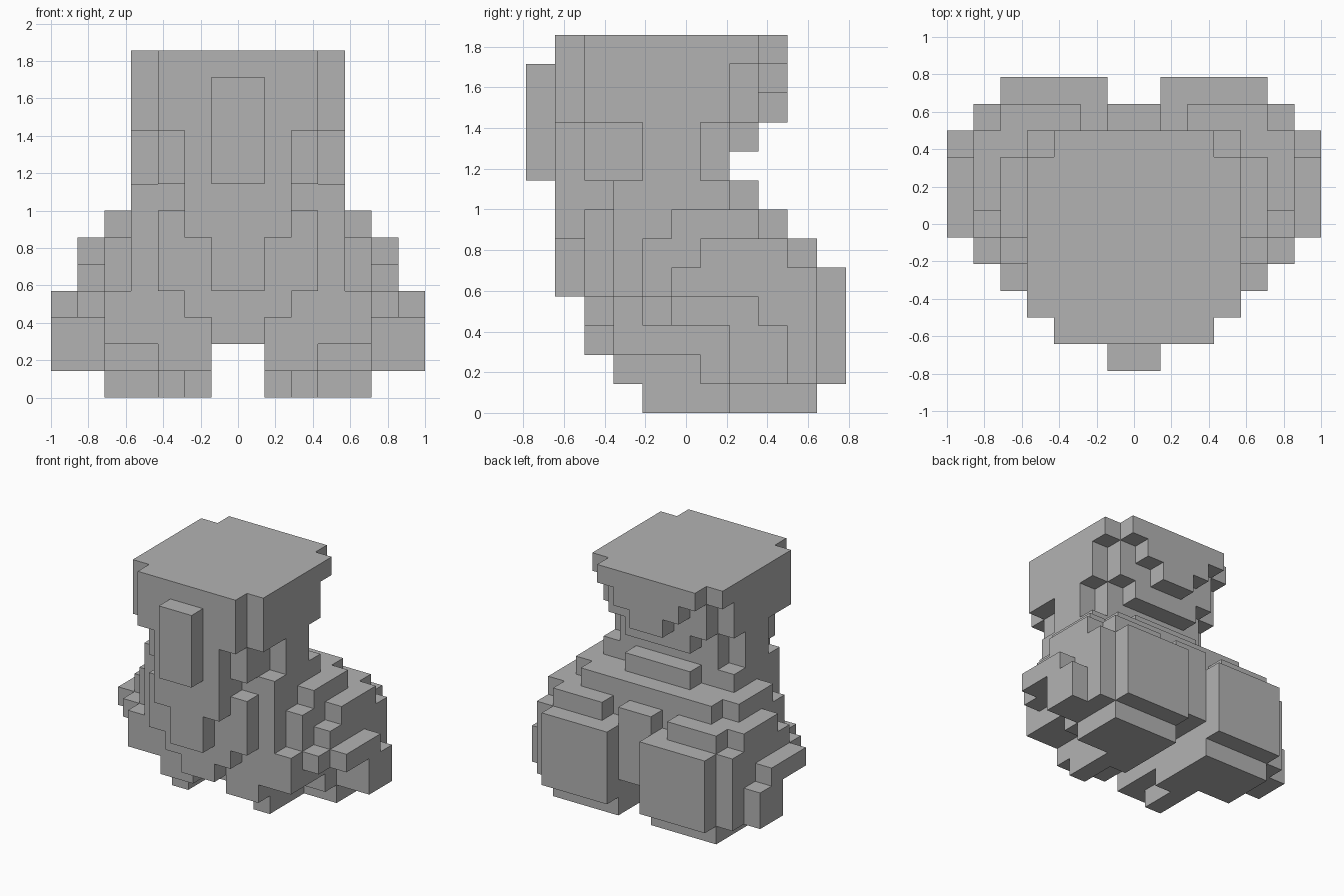
import bpy
import bmesh
from mathutils import Vector

cube = bpy.data.objects.get("Cube")
if cube:
    bpy.data.objects.remove(cube, do_unlink=True)

UNIT = 1 / 7
DEPTH = 11

stone = bpy.data.materials.new("plain grey")
stone.use_nodes = True
grey = (0.45, 0.45, 0.45, 1)
stone.diffuse_color = grey
stone.node_tree.nodes["Principled BSDF"].inputs["Base Color"].default_value = grey

parts = {}


def block(part, half, front, back, low, high, inner=0):
    """Fill a mirrored block of unit cells; half and inner are distances from the middle."""
    cells = parts.setdefault(part, set())
    for i in range(inner, half):
        for j in range(front, back):
            for k in range(low, high):
                cells.add((i, j, k))
                cells.add((-i - 1, j, k))


# Head: flat top with cut corners, stepping in at the back and the cheeks
block("head", half=3, front=1, back=9, low=12, high=13)
block("head", half=4, front=2, back=8, low=12, high=13)
block("head", half=4, front=2, back=7, low=10, high=12)
block("head", half=3, front=1, back=8, low=10, high=12)
block("head", half=2, front=8, back=9, low=11, high=12)
block("head", half=1, front=8, back=9, low=10, high=11)
block("head", half=2, front=7, back=8, low=9, high=10)
block("head", half=4, front=4, back=6, low=8, high=10)
block("head", half=3, front=2, back=7, low=8, high=10)
block("head", half=2, front=1, back=7, low=8, high=10)

# Nose
block("nose", half=1, front=0, back=1, low=8, high=12)

# Chest front, tapering downwards
block("chest_front", half=2, front=1, back=3, low=6, high=8)
block("chest_front", half=1, front=1, back=2, low=4, high=6)
block("chest_front", half=3, front=2, back=3, low=4, high=7)
block("chest_front", half=2, front=2, back=3, low=3, high=4)
block("chest_front", half=1, front=2, back=3, low=2, high=3)

# Body: shoulders widening into the hips
block("body", half=4, front=3, back=7, low=7, high=8)
block("body", half=2, front=7, back=8, low=7, high=8)
block("body", half=4, front=3, back=9, low=4, high=7)
block("body", half=5, front=5, back=8, low=6, high=7)
block("body", half=5, front=4, back=9, low=4, high=6)
block("body", half=6, front=6, back=9, low=5, high=6)
block("body", half=6, front=5, back=10, low=4, high=5)
block("body", half=5, front=9, back=10, low=5, high=6, inner=2)
block("body", half=1, front=9, back=10, low=4, high=6)
block("body", half=1, front=3, back=10, low=2, high=4)

# Legs: thighs, rear pads and side ridges
block("legs", half=5, front=3, back=10, low=2, high=4, inner=1)
block("legs", half=6, front=4, back=10, low=3, high=4, inner=1)
block("legs", half=7, front=5, back=8, low=3, high=4, inner=1)
block("legs", half=7, front=7, back=9, low=1, high=3, inner=1)
block("legs", half=6, front=7, back=10, low=1, high=3, inner=1)
block("legs", half=5, front=10, back=11, low=1, high=5, inner=1)
block("legs", half=3, front=3, back=10, low=1, high=2, inner=1)
block("legs", half=5, front=6, back=10, low=1, high=2, inner=1)

# Feet with a single toe each
block("feet", half=2, front=6, back=10, low=0, high=1, inner=1)
block("feet", half=3, front=4, back=10, low=0, high=1, inner=2)
block("feet", half=5, front=7, back=10, low=0, high=1, inner=1)

solid = set().union(*parts.values())


def build(name, cells):
    """Make a mesh from the cell sides that face open space, merging flat areas."""
    bm = bmesh.new()
    for cell in cells:
        for axis in range(3):
            for side in (0, 1):
                near = list(cell)
                near[axis] += 1 if side else -1
                if tuple(near) in solid:
                    continue
                u, v = (axis + 1) % 3, (axis + 2) % 3
                corners = []
                for du, dv in ((0, 0), (1, 0), (1, 1), (0, 1)):
                    p = Vector(cell)
                    p[axis] += side
                    p[u] += du
                    p[v] += dv
                    p.y -= DEPTH / 2
                    corners.append(bm.verts.new(p * UNIT))
                bm.faces.new(corners if side else corners[::-1])
    bmesh.ops.remove_doubles(bm, verts=bm.verts[:], dist=UNIT / 100)
    bmesh.ops.dissolve_limit(bm, angle_limit=0.01, verts=bm.verts[:], edges=bm.edges[:])
    mesh = bpy.data.meshes.new(name)
    bm.to_mesh(mesh)
    bm.free()
    mesh.materials.append(stone)
    obj = bpy.data.objects.new(name, mesh)
    bpy.context.collection.objects.link(obj)


for name, cells in parts.items():
    build(name, cells)
